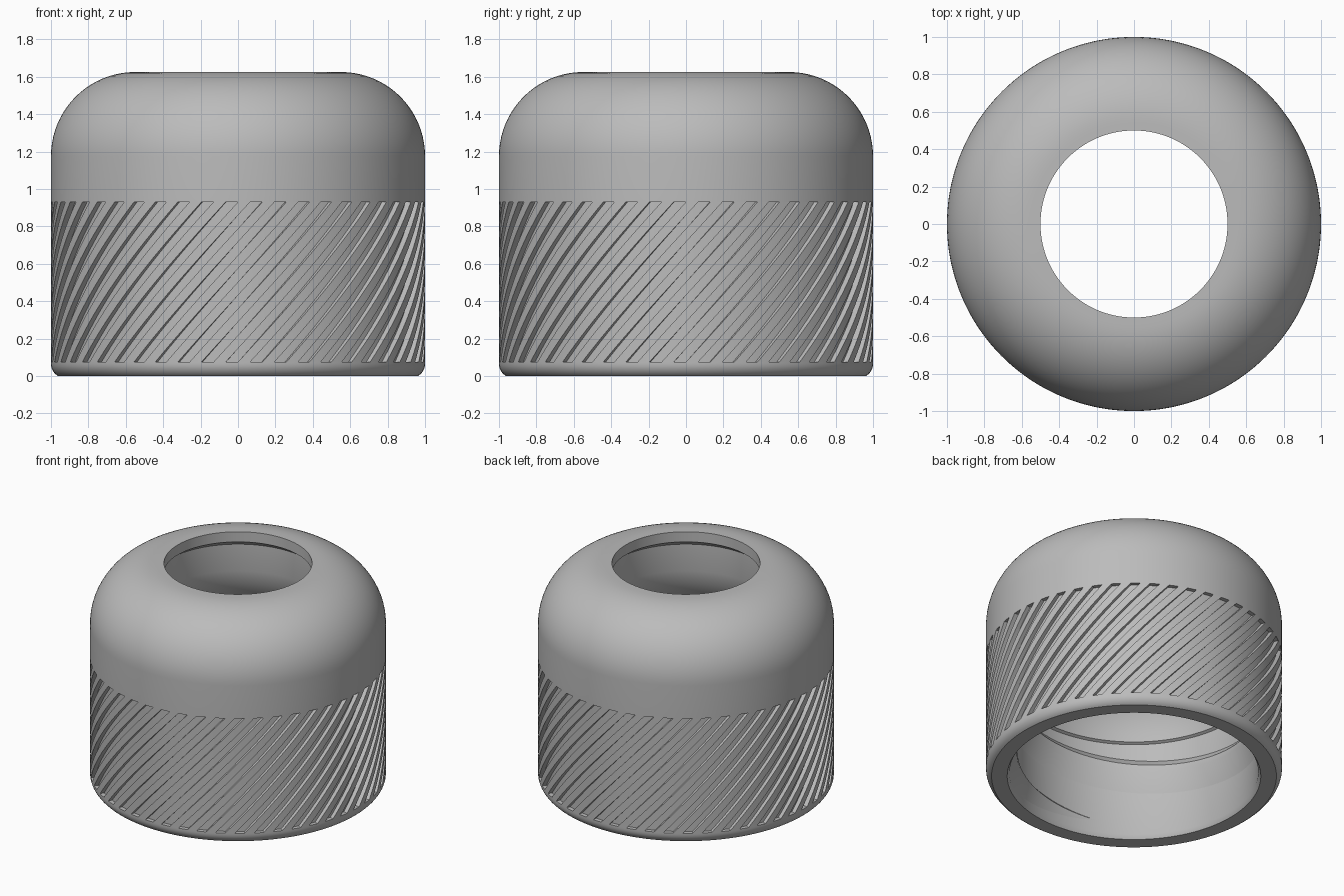
import bpy, bmesh, math
from math import sin, cos, pi

if "Cube" in bpy.data.objects:
    bpy.data.objects.remove(bpy.data.objects["Cube"], do_unlink=True)

grey = bpy.data.materials.new("plain grey")
grey.use_nodes = True
grey.diffuse_color = (0.5, 0.5, 0.5, 1)
grey.node_tree.nodes["Principled BSDF"].inputs["Base Color"].default_value = (0.5, 0.5, 0.5, 1)

GRIPS, TWIST = 48, 0.785
BAND_LOW, BAND_HIGH, FLOOR = 0.075, 0.93, 0.97


def polar(r, a, z):
    return (r * cos(a), r * sin(a), z)


def arc(cr, cz, radius, start, end, steps):
    """Rounded corner of a profile, angles in degrees."""
    out = []
    for i in range(steps + 1):
        a = math.radians(start + (end - start) * i / steps)
        out.append((cr + radius * cos(a), cz + radius * sin(a)))
    return out


def skin(bm, rows, closed=False):
    """Join rows of points with quads, optionally closed both ways."""
    grid = [[bm.verts.new(p) for p in row] for row in rows]
    n, m = len(grid), len(grid[0])
    for i in range(n if closed else n - 1):
        for j in range(m if closed else m - 1):
            a, b = grid[i], grid[(i + 1) % n]
            k = (j + 1) % m
            bm.faces.new((a[j], b[j], b[k], a[k]))


def finish(name, bm):
    bmesh.ops.recalc_face_normals(bm, faces=bm.faces)
    mesh = bpy.data.meshes.new(name)
    bm.to_mesh(mesh)
    bm.free()
    mesh.materials.append(grey)
    obj = bpy.data.objects.new(name, mesh)
    bpy.context.collection.objects.link(obj)
    bpy.ops.object.select_all(action="DESELECT")
    obj.select_set(True)
    bpy.context.view_layer.objects.active = obj
    bpy.ops.object.shade_smooth_by_angle(angle=math.radians(30))


# Cap shell: closed profile spun round the axis, recessed along the grip band
profile = arc(0.925, 0.065, 0.075, -60, 0, 6)
profile += [(1, BAND_LOW), (FLOOR, BAND_LOW), (FLOOR, BAND_HIGH), (1, BAND_HIGH)]
profile += arc(0.55, 1.175, 0.45, 0, 90, 20)
# Lip, neck flaring into the wide bore, and chamfered mouth
profile += [(0.5, 1.625), (0.5, 1.55), (0.57, 1.5), (0.57, 1.3), (0.59, 1.2),
            (0.64, 1.1), (0.72, 1.0), (0.78, 0.9), (0.81, 0.8), (0.82, 0.74),
            (0.84, 0.73), (0.84, 0.03), (0.857, 0)]
bm = bmesh.new()
SEGMENTS = GRIPS * 4
skin(bm, [[polar(r, 2 * pi * i / SEGMENTS, z) for r, z in profile]
          for i in range(SEGMENTS)], True)
finish("cap_shell", bm)

# Grip ridges: slanted bars that wind round the recessed band
bm = bmesh.new()
STEPS = 20
width = pi / GRIPS
for g in range(GRIPS):
    rows = []
    for s in range(STEPS + 1):
        t = s / STEPS
        z = BAND_LOW + (BAND_HIGH - BAND_LOW) * t
        a = 2 * pi * g / GRIPS + TWIST * t
        rows.append([polar(FLOOR - 0.01, a, z), polar(1, a, z), polar(1, a + width / 2, z),
                     polar(1, a + width, z), polar(FLOOR - 0.01, a + width, z)])
    skin(bm, rows)
finish("grip_ridges", bm)

# Inner screw thread: buttress section swept along a helix, fading at both ends
bm = bmesh.new()
TURNS, PITCH, PER_TURN, FADE = 1.5, 0.43, 96, 18
count = int(TURNS * PER_TURN)
rows = []
for i in range(count + 1):
    a = -2.0 + 2 * pi * i / PER_TURN
    z = 0.116 + PITCH * i / PER_TURN
    size = max(0.02, min(1, i / FADE, (count - i) / FADE))
    rows.append([polar(0.842 - d * size, a, z + dz * size)
                 for d, dz in ((0, -0.18), (0.05, -0.02), (0.05, 0.02), (0, 0.08))])
skin(bm, rows)
finish("inner_thread", bm)
